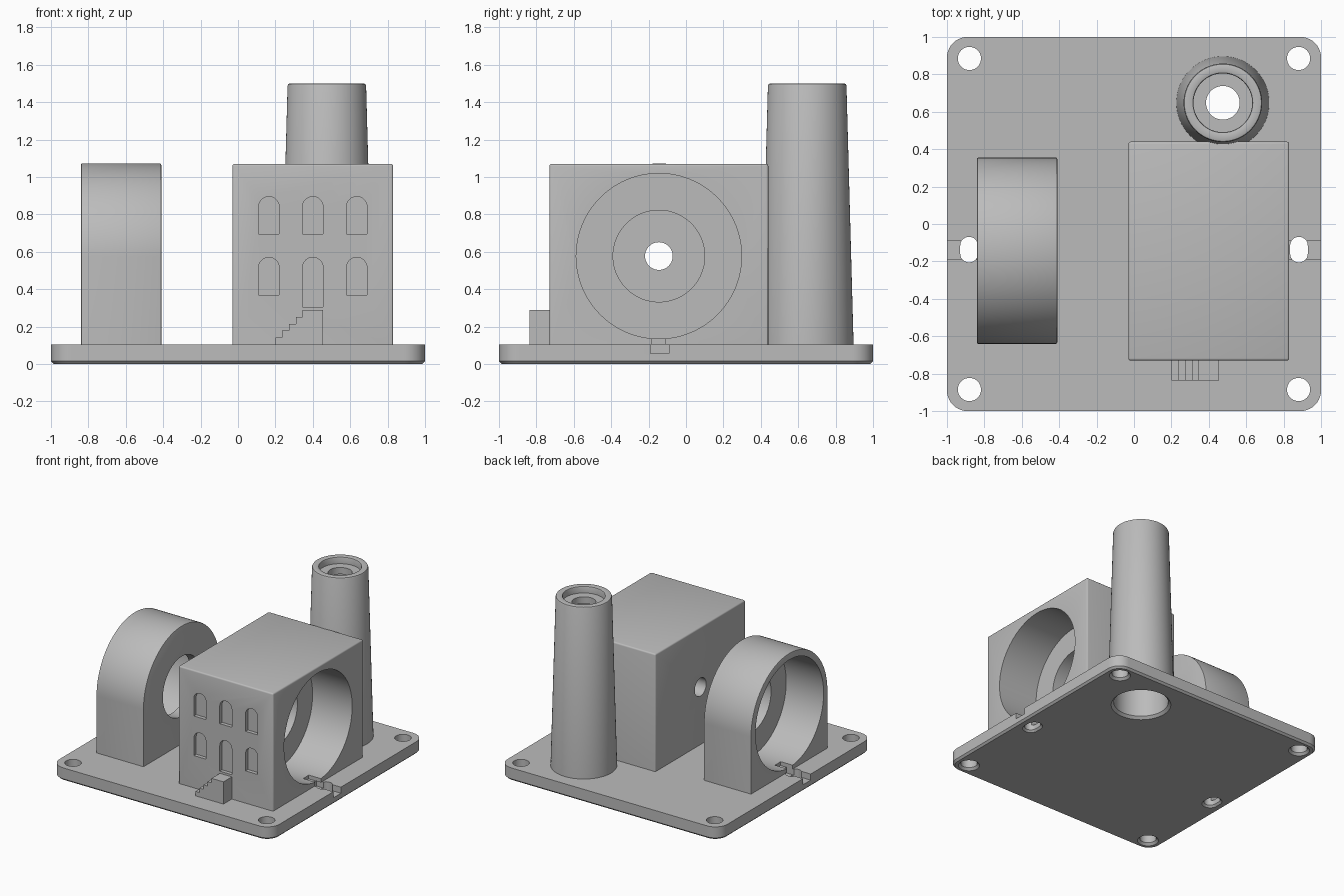
import bpy, bmesh, math
from math import sin, cos, pi, radians
from mathutils import Vector

if "Cube" in bpy.data.objects:
    bpy.data.objects.remove(bpy.data.objects["Cube"], do_unlink=True)

grey = bpy.data.materials.new("plain grey")
grey.use_nodes = True
grey.diffuse_color = (0.5, 0.5, 0.5, 1)
grey.node_tree.nodes["Principled BSDF"].inputs["Base Color"].default_value = grey.diffuse_color

TOP = 0.105          # top of the base plate
BORE_Y, BORE_Z = -0.145, 0.577


def loft(name, rings, closed=False):
    """Skin a list of equal point loops; cap the ends unless closed."""
    bm = bmesh.new()
    loops = [[bm.verts.new(p) for p in ring] for ring in rings]
    n = len(loops[0])
    pairs = list(zip(loops, loops[1:]))
    if closed:
        pairs.append((loops[-1], loops[0]))
    else:
        bm.faces.new(loops[0])
        bm.faces.new(loops[-1])
    for a, b in pairs:
        for i in range(n):
            j = (i + 1) % n
            bm.faces.new((a[i], a[j], b[j], b[i]))
    bmesh.ops.recalc_face_normals(bm, faces=bm.faces)
    mesh = bpy.data.meshes.new(name)
    bm.to_mesh(mesh)
    bm.free()
    obj = bpy.data.objects.new(name, mesh)
    bpy.context.collection.objects.link(obj)
    return obj


def place(axis, u, v, t):
    return {"x": (t, u, v), "y": (u, t, v), "z": (u, v, t)}[axis]


def lathe(name, axis, cu, cv, profile, n=64, closed=False):
    """Round part along an axis; profile holds (radius, position)."""
    angles = [2 * pi * i / n for i in range(n)]
    return loft(name, [[place(axis, cu + r * cos(a), cv + r * sin(a), t) for a in angles]
                       for r, t in profile], closed)


def rounded(hx, hy, r, n=10):
    """Rounded rectangle outline."""
    pts = []
    for q, (sx, sy) in enumerate([(1, 1), (-1, 1), (-1, -1), (1, -1)]):
        for i in range(n + 1):
            a = (q + i / n) * pi / 2
            pts.append((sx * (hx - r) + r * cos(a), sy * (hy - r) + r * sin(a)))
    return pts


def arch(axis, half, centre, spring, bottom, t, n=16):
    """Round-topped outline at position t along an axis."""
    pts = [(centre + half * cos(pi * i / n), spring + half * sin(pi * i / n)) for i in range(n + 1)]
    pts += [(centre - half, bottom), (centre + half, bottom)]
    return [place(axis, u, v, t) for u, v in pts]


def box(name, x0, x1, y0, y1, z0, z1):
    return loft(name, [[(x0, y0, z), (x1, y0, z), (x1, y1, z), (x0, y1, z)] for z in (z0, z1)])


def cut(obj, cutters):
    for c in cutters:
        m = obj.modifiers.new("cut", "BOOLEAN")
        m.operation, m.solver, m.object = "DIFFERENCE", "EXACT", c
        dg = bpy.context.evaluated_depsgraph_get()
        mesh = bpy.data.meshes.new_from_object(obj.evaluated_get(dg))
        obj.modifiers.clear()
        obj.data = mesh
        bpy.data.objects.remove(c, do_unlink=True)


# Base plate with chamfered underside
base = loft("base_plate", [[(x, y, z) for x, y in rounded(1 - d, 1 - d, 0.11 - d)]
                           for d, z in ((0.015, 0), (0, 0.015), (0, TOP))])
cutters = []
for sx in (-1, 1):
    # Countersunk corner holes
    for sy in (-1, 1):
        cutters.append(lathe("hole", "z", sx * 0.88, sy * 0.885,
                             [(0.09, -0.01), (0.062, 0.018), (0.062, 0.2)], 40))
    # Side slots and the cable grooves running out of them
    cutters.append(loft("slot", [[(sx * 0.882 + x, -0.137 + y, z)
                                  for x, y in rounded(0.047 + d, 0.068 + d, 0.046 + d)]
                                 for d, z in ((0.025, -0.01), (0, 0.015), (0, 0.2))]))
    ends = sorted((sx * 0.78, sx * 1.1))
    cutters.append(box("groove", *ends, -0.19, -0.092, 0.055, 0.2))
# Opening under the chimney
CX, CY = 0.475, 0.648
cutters.append(lathe("opening", "z", CX, CY, [(0.235, -0.01), (0.205, 0.02), (0.205, 0.2)]))
cut(base, cutters)

# House block with softened upper edges
house = box("house_block", -0.03, 0.83, -0.73, 0.44, TOP, 1.07)
bm = bmesh.new()
bm.from_mesh(house.data)
edges = [e for e in bm.edges if max(v.co.z for v in e.verts) > 0.5]
bmesh.ops.bevel(bm, geom=edges, offset=0.012, segments=3, profile=0.5, affect="EDGES")
bm.to_mesh(house.data)
bm.free()
# Stepped side bore
cutters = [lathe("bore", "x", BORE_Y, BORE_Z, [(r, a), (r, b)], 96)
           for r, a, b in ((0.442, 0.47, 1), (0.245, 0.35, 0.6), (0.074, -0.2, 0.5))]
cutters.append(box("notch", 0.72, 1, -0.185, -0.11, 0.05, 0.25))
# Recessed windows and door
for x in (0.165, 0.4, 0.635):
    for bottom, spring in ((0.695, 0.84), (0.305 if x == 0.4 else 0.37, 0.515)):
        cutters.append(loft("window", [arch("y", 0.055, x, spring, bottom, y) for y in (-0.8, -0.7)]))
cut(house, cutters)

# Freestanding arched ring housing
ring = loft("arched_housing", [arch("x", 0.498 - d, -0.143, 0.574, TOP, x, 64)
                               for d, x in ((0.008, -0.84), (0.002, -0.838), (0, -0.832),
                                            (0, -0.418), (0.002, -0.412), (0.008, -0.41))])
cut(ring, [lathe("bore", "x", BORE_Y, BORE_Z, [(r, a), (r, b)], 96)
           for r, a, b in ((0.442, -1, -0.5), (0.245, -0.6, -0.2))]
    + [box("notch", -1, -0.73, -0.185, -0.11, 0.05, 0.25)])

# Hollow tapered chimney with a shelf near its mouth
chimney = lathe("chimney", "z", CX, CY,
                [(0.248, TOP), (0.21, 1.488), (0.206, 1.497), (0.198, 1.5), (0.168, 1.5),
                 (0.16, 1.497), (0.157, 1.488), (0.157, 1.445), (0.09, 1.445), (0.09, 1.39),
                 (0.165, 1.39), (0.205, TOP)], 96, True)

# Entrance stairs as one stepped profile
STEP = 0.0365
outline = [(0.455, TOP), (0.2, TOP)]
for i in range(5):
    z = TOP + STEP * (i + 1)
    outline += [(0.2 + STEP * i, z), (0.2 + STEP * (i + 1) if i < 4 else 0.455, z)]
stairs = loft("entrance_stairs", [[(x, y, z) for x, z in outline] for y in (-0.838, -0.728)])

# Material and shading
parts = [base, house, ring, chimney, stairs]
bpy.ops.object.select_all(action="DESELECT")
for obj in parts:
    obj.data.materials.clear()
    obj.data.materials.append(grey)
    for f in obj.data.polygons:
        f.material_index = 0
    obj.select_set(True)
bpy.context.view_layer.objects.active = base
bpy.ops.object.shade_smooth_by_angle(angle=radians(30))
